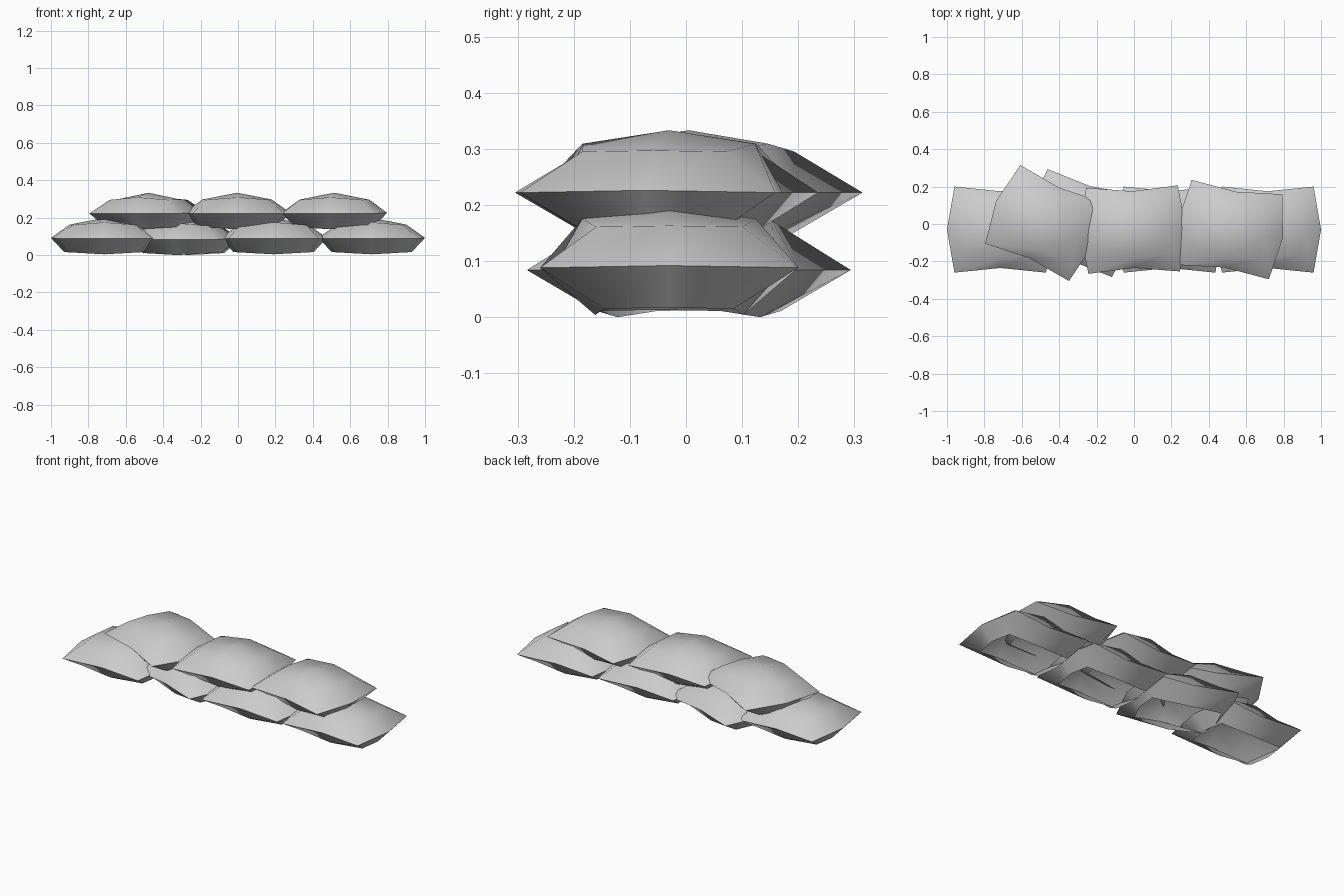
import bpy, bmesh, math

cube = bpy.data.objects.get("Cube")
if cube:
    bpy.data.objects.remove(cube, do_unlink=True)

# Single grey cloth colour
GREY = (0.6, 0.6, 0.6, 1)
cloth = bpy.data.materials.new("grey cloth")
cloth.use_nodes = True
cloth.diffuse_color = GREY
cloth.node_tree.nodes["Principled BSDF"].inputs["Base Color"].default_value = GREY


def ring(bm, corner, side, front):
    """Eight points round the bag; each argument is a (distance..., height) tuple."""
    (cx, cy, cz), (sx, sz), (fy, fz) = corner, side, front
    pts = [(cx, -cy, cz), (sx, 0, sz), (cx, cy, cz), (0, fy, fz),
           (-cx, cy, cz), (-sx, 0, sz), (-cx, -cy, cz), (0, -fy, fz)]
    return [bm.verts.new(p) for p in pts]


def sandbag(name, x, y, z, turn):
    bm = bmesh.new()
    # Open underside, pinched seam, shoulder and crown
    base = ring(bm, (0.195, 0.115, -0.073), (0.215, -0.071), (0.132, -0.084))
    seam = ring(bm, (0.245, 0.23, 0), (0.285, 0.004), (0.205, 0))
    shoulder = ring(bm, (0.17, 0.13, 0.073), (0.185, 0.075), (0.155, 0.087))
    crown = bm.verts.new((0, 0, 0.111))
    for low, high in ((base, seam), (seam, shoulder)):
        for i in range(8):
            j = (i + 1) % 8
            bm.faces.new((low[i], low[j], high[j], high[i]))
    for i in range(1, 8, 2):
        bm.faces.new((shoulder[i], shoulder[(i + 1) % 8], shoulder[(i + 2) % 8], crown))
    mesh = bpy.data.meshes.new(name)
    bm.to_mesh(mesh)
    bm.free()
    mesh.materials.append(cloth)
    bag = bpy.data.objects.new(name, mesh)
    bpy.context.collection.objects.link(bag)
    bag.location = (x, y, z)
    bag.rotation_euler.z = math.radians(turn)
    # Soft cloth with a crisp seam
    bpy.ops.object.select_all(action='DESELECT')
    bag.select_set(True)
    bpy.context.view_layer.objects.active = bag
    bpy.ops.object.shade_smooth_by_angle(angle=math.radians(60))


# Lower row of four, then upper row of three
LOWER, UPPER = 0.088, 0.222
sandbag("lower_bag_right", -0.715, -0.03, LOWER, 0)
sandbag("lower_bag_mid_right", -0.29, 0.005, LOWER - 0.004, -16)
sandbag("lower_bag_mid_left", 0.19, -0.03, LOWER, 0)
sandbag("lower_bag_left", 0.715, -0.03, LOWER, 0)
sandbag("upper_bag_right", -0.478, 0.005, UPPER, -24)
sandbag("upper_bag_middle", -0.005, -0.03, UPPER, 1.5)
sandbag("upper_bag_left", 0.515, -0.03, UPPER, -9)
